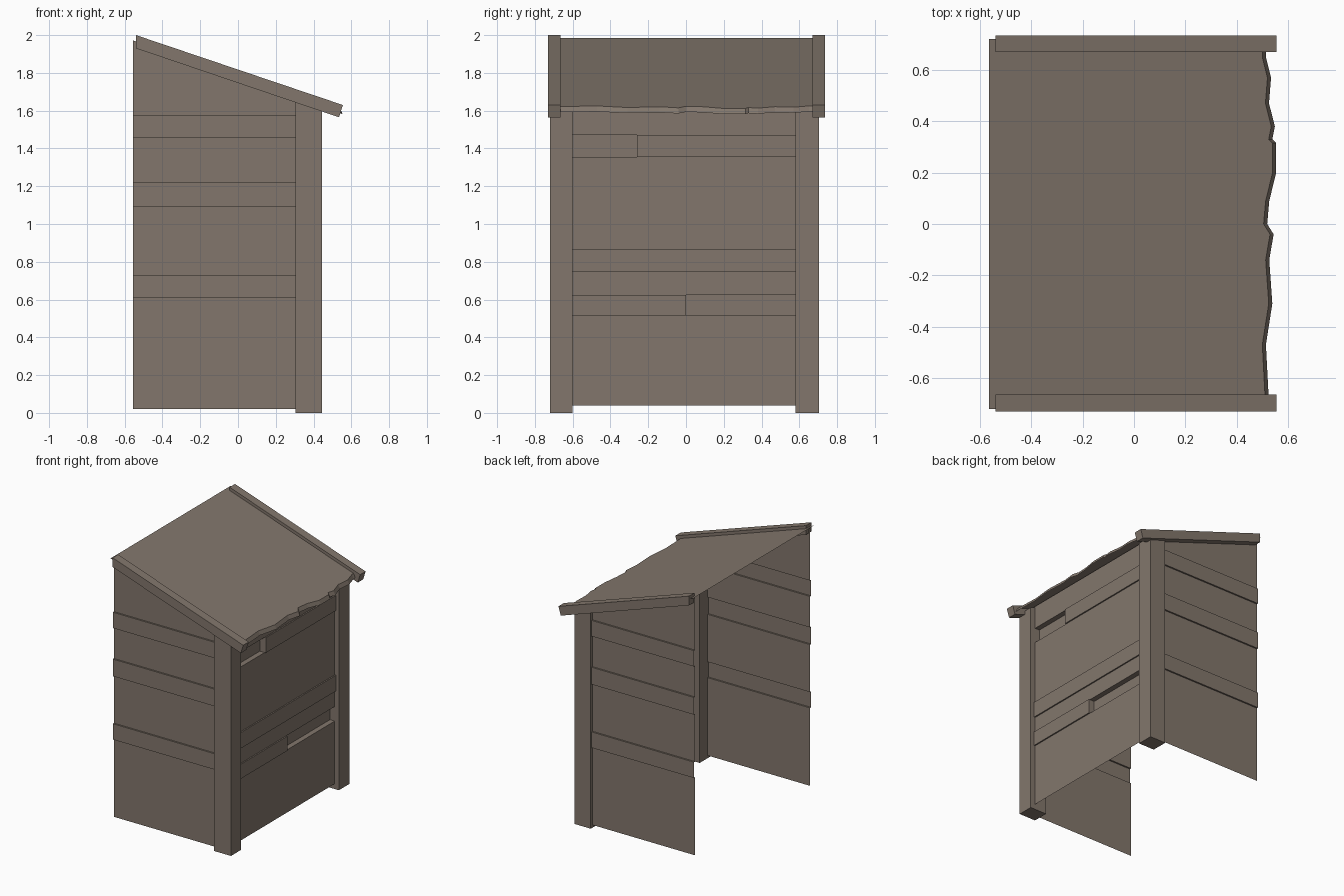
import bpy, bmesh

if "Cube" in bpy.data.objects:
    bpy.data.objects.remove(bpy.data.objects["Cube"])

wood = bpy.data.materials.new("weathered wood")
wood.diffuse_color = (0.225, 0.183, 0.150, 1)
wood.use_nodes = True
wood.node_tree.nodes["Principled BSDF"].inputs["Base Color"].default_value = wood.diffuse_color

SLOPE = -0.338


def roof_z(x):
    return 1.985 + SLOPE * (x + 0.565)


def finish(name, bm):
    me = bpy.data.meshes.new(name)
    bm.to_mesh(me)
    bm.free()
    me.materials.append(wood)
    ob = bpy.data.objects.new(name, me)
    bpy.context.collection.objects.link(ob)
    return ob


def prism(name, outline, y0, y1):
    """Solid made from an x-z outline stretched from y0 to y1."""
    bm = bmesh.new()
    a = [bm.verts.new((x, y0, z)) for x, z in outline]
    b = [bm.verts.new((x, y1, z)) for x, z in outline]
    n = len(outline)
    bm.faces.new(a)
    bm.faces.new(b[::-1])
    for i in range(n):
        j = (i + 1) % n
        bm.faces.new((a[i], b[i], b[j], a[j]))
    bmesh.ops.recalc_face_normals(bm, faces=bm.faces)
    return finish(name, bm)


def board_wall(name, us, zs, depth, place, flip=False):
    """Thin board sheet: one cell per board, with steps where depth changes."""
    bm = bmesh.new()

    def quad(*pts):
        bm.faces.new([bm.verts.new(place(*p)) for p in pts])

    nu, nz = len(us) - 1, len(zs) - 1
    for i in range(nu):
        for j in range(nz):
            u0, u1, z0, z1, d = us[i], us[i + 1], zs[j], zs[j + 1], depth(i, j)
            quad((u0, z0, d), (u1, z0, d), (u1, z1, d), (u0, z1, d))
            if j + 1 < nz and depth(i, j + 1) != d:
                e = depth(i, j + 1)
                quad((u0, z1, d), (u1, z1, d), (u1, z1, e), (u0, z1, e))
            if i + 1 < nu and depth(i + 1, j) != d:
                e = depth(i + 1, j)
                quad((u1, z0, d), (u1, z0, e), (u1, z1, e), (u1, z1, d))
    bmesh.ops.remove_doubles(bm, verts=bm.verts, dist=1e-4)
    # trim the top to the roof slope
    bmesh.ops.bisect_plane(bm, geom=bm.verts[:] + bm.edges[:] + bm.faces[:],
                           plane_co=(0, 0, roof_z(0) - 0.01),
                           plane_no=(-SLOPE, 0, 1), clear_outer=True)
    if flip:
        bmesh.ops.reverse_faces(bm, faces=bm.faces)
    return finish(name, bm)


# front and back walls: every second board stands proud
side_z = [0.02, 0.61, 0.73, 1.09, 1.22, 1.455, 1.575, 2.1]
proud = lambda i, j: 0.012 if j % 2 else 0.0
board_wall("front_wall", [-0.555, 0.31], side_z, proud,
           lambda u, z, d: (u, -0.695 - d, z))
board_wall("back_wall", [-0.555, 0.31], side_z, proud,
           lambda u, z, d: (u, 0.683 + d, z), flip=True)

# right wall with two missing boards
right_z = [0.04, 0.515, 0.625, 0.745, 0.865, 1.22, 1.355, 1.47, 1.58, 1.8]
missing = {(0, 6), (2, 1)}


def right_depth(i, j):
    if (i, j) in missing:
        return -0.04
    return 0.01 if j in (1, 3, 6) else 0.0


board_wall("right_wall", [-0.61, -0.26, 0.0, 0.59], right_z, right_depth,
           lambda u, z, d: (0.405 + d, u, z))

# corner posts
for name, x1, y0, y1 in (("front_post", 0.445, -0.72, -0.60),
                         ("back_post", 0.44, 0.58, 0.705)):
    prism(name, [(0.305, 0), (x1, 0), (x1, roof_z(x1) - 0.02),
                 (0.305, roof_z(0.305) - 0.02)], y0, y1)

# sloping trim boards at the roof ends
trim = [(-0.54, 2.0), (0.555, 1.63), (0.535, 1.565), (-0.54, 1.93)]
prism("front_trim", trim, -0.73, -0.665)
prism("back_trim", trim, 0.67, 0.735)

# roof sheet with a ragged lower edge and a small turned-down lip
ragged = [(0.51, -0.72), (0.51, -0.66), (0.50, -0.47), (0.525, -0.31),
          (0.513, -0.14), (0.53, -0.04), (0.505, 0.0), (0.513, 0.09),
          (0.54, 0.2), (0.54, 0.315), (0.525, 0.33), (0.535, 0.38),
          (0.512, 0.47), (0.52, 0.57), (0.50, 0.65), (0.50, 0.72)]
bm = bmesh.new()
rows = []
for x, y in ragged:
    rows.append([bm.verts.new((-0.565, y, roof_z(-0.565))),
                 bm.verts.new((x, y, roof_z(x))),
                 bm.verts.new((x + 0.014, y, roof_z(x) - 0.03))])
for a, b in zip(rows, rows[1:]):
    for k in range(2):
        bm.faces.new((a[k], a[k + 1], b[k + 1], b[k]))
finish("roof", bm)
